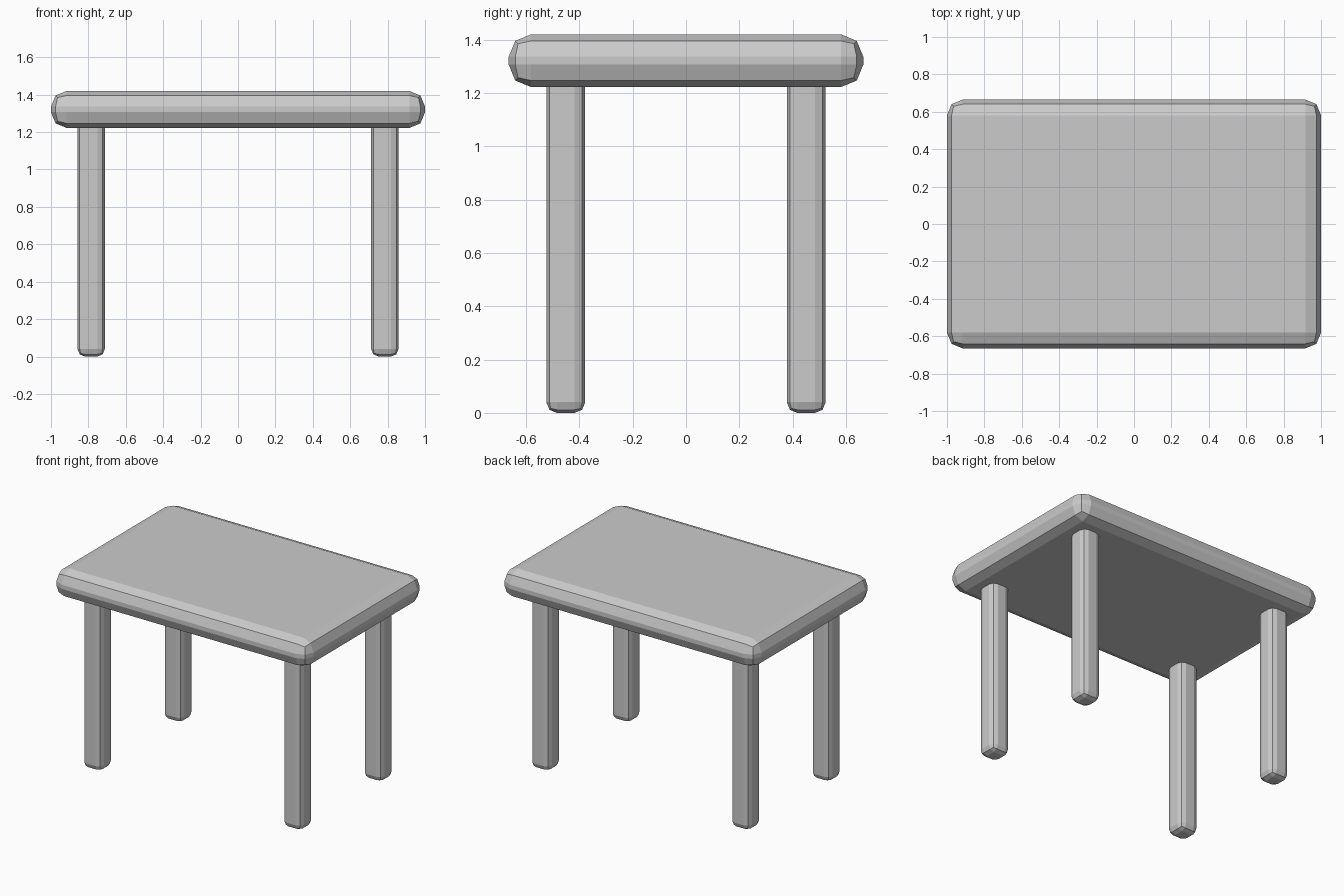
import bpy

if "Cube" in bpy.data.objects:
    bpy.data.objects.remove(bpy.data.objects["Cube"])


def rounded_box(name, center, size, bevel):
    """Box with two-segment rounded edges, flat shaded."""
    bpy.ops.mesh.primitive_cube_add(size=1, location=center)
    ob = bpy.context.object
    ob.name = name
    ob.scale = size
    bpy.ops.object.transform_apply(location=False, rotation=False, scale=True)
    mod = ob.modifiers.new("rounded_edges", 'BEVEL')
    mod.width = bevel
    mod.segments = 2
    mod.limit_method = 'NONE'
    return ob


# Table top
rounded_box("table_top", (0, 0, 1.321), (2.0, 1.33, 0.198), 0.084)

# Four legs, tops sunk into the table top
LEG_W, LEG_H = 0.146, 1.28
for side, sx in (("left", -1), ("right", 1)):
    for end, sy in (("front", -1), ("back", 1)):
        rounded_box(f"{end}_{side}_leg", (sx * 0.785, sy * 0.451, LEG_H / 2),
                    (LEG_W, LEG_W, LEG_H), 0.04)
